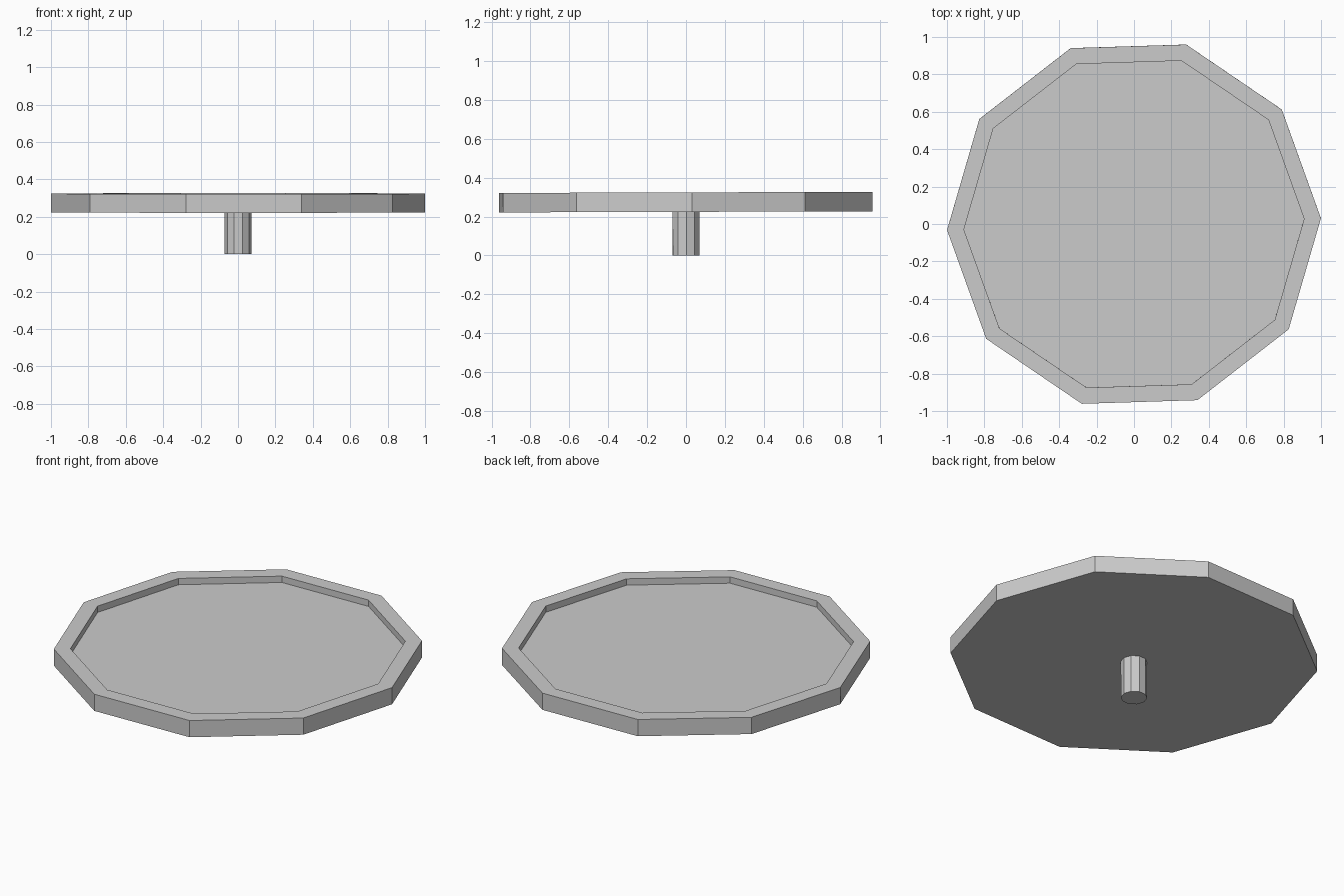
import bpy, math

if "Cube" in bpy.data.objects:
    bpy.data.objects.remove(bpy.data.objects["Cube"])

SIDES = 10
TURN = math.radians(1.8)    # small turn about z
TILT = math.radians(0.17)   # back edge sits slightly higher


def lathe(name, profile):
    """Closed ten-sided solid from (radius, z) rings, capped at both ends."""
    verts, faces = [], []
    for r, z in profile:
        for i in range(SIDES):
            a = TURN + math.tau * i / SIDES
            verts.append((r * math.cos(a), r * math.sin(a), z))
    for k in range(len(profile) - 1):
        for i in range(SIDES):
            j = (i + 1) % SIDES
            b, t = k * SIDES, (k + 1) * SIDES
            faces.append((b + i, b + j, t + j, t + i))
    faces.append(tuple(reversed(range(SIDES))))
    top = (len(profile) - 1) * SIDES
    faces.append(tuple(range(top, top + SIDES)))
    mesh = bpy.data.meshes.new(name)
    mesh.from_pydata(verts, [], faces)
    obj = bpy.data.objects.new(name, mesh)
    bpy.context.collection.objects.link(obj)
    obj.rotation_euler.x = TILT
    return obj


# Tray with raised rim and recessed floor
lathe("tray", [(1.0, 0.224), (1.0, 0.324), (0.91, 0.324), (0.91, 0.286)])

# Short central stem
lathe("stem", [(0.072, 0.0), (0.072, 0.224)])
